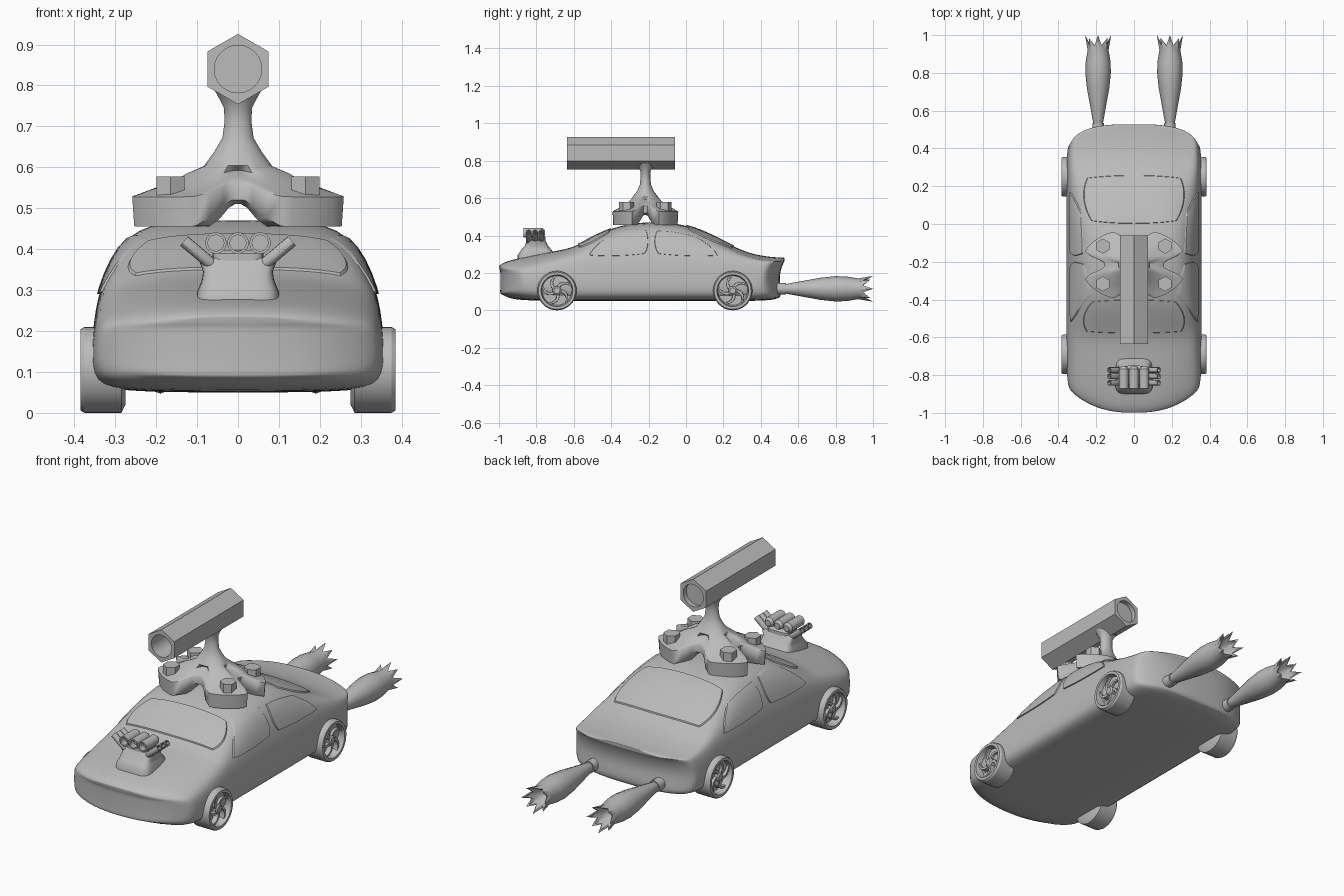
import bpy, bmesh, math
from math import sin, cos, pi
from mathutils import Vector
from mathutils.bvhtree import BVHTree

if "Cube" in bpy.data.objects:
    bpy.data.objects.remove(bpy.data.objects["Cube"])

grey = bpy.data.materials.new("plain_grey")
grey.diffuse_color = (0.5, 0.5, 0.5, 1)
grey.use_nodes = True
grey.node_tree.nodes["Principled BSDF"].inputs["Base Color"].default_value = grey.diffuse_color


def finish(name, bm, angle=30):
    bmesh.ops.recalc_face_normals(bm, faces=bm.faces[:])
    me = bpy.data.meshes.new(name)
    bm.to_mesh(me)
    bm.free()
    me.materials.append(grey)
    for p in me.polygons:
        p.use_smooth = True
    me.set_sharp_from_angle(angle=math.radians(angle))
    ob = bpy.data.objects.new(name, me)
    bpy.context.collection.objects.link(ob)
    return ob


def loft(name, rings, angle=30, cap=True):
    """Skin a list of equal-length closed rings."""
    bm = bmesh.new()
    vs = [[bm.verts.new(p) for p in r] for r in rings]
    n = len(vs[0])
    for a, b in zip(vs, vs[1:]):
        for i in range(n):
            j = (i + 1) % n
            bm.faces.new((a[i], a[j], b[j], b[i]))
    if cap:
        bm.faces.new(vs[0])
        bm.faces.new(vs[-1])
    return finish(name, bm, angle)


def circle(n, off=0.0):
    return [off + 2 * pi * i / n for i in range(n)]


def tube(name, a, b, r, n=16, taper=0.6):
    """Pipe from a to b, rounded at a, bored at b."""
    a, b = Vector(a), Vector(b)
    d = (b - a).normalized()
    u = d.orthogonal().normalized()
    v = d.cross(u)
    L = (b - a).length
    prof = [(0, r * taper), (L * .12, r), (L, r), (L, r * .75), (L * .7, r * .75)]
    return loft(name, [[a + d * t + (u * cos(k) + v * sin(k)) * q for k in circle(n)]
                       for t, q in prof])


# ---- car body: y, half width, bottom, shoulder z, shoulder width, top z, top width
stations = [
    (-1.00, .34, .085, .21, .325, .24, .25),
    (-0.97, .355, .06, .23, .335, .263, .265),
    (-0.85, .362, .052, .245, .345, .29, .28),
    (-0.70, .362, .05, .268, .345, .318, .288),
    (-0.60, .362, .05, .285, .343, .336, .297),
    (-0.50, .362, .05, .295, .342, .393, .29),
    (-0.38, .362, .05, .30, .342, .448, .28),
    (-0.25, .362, .05, .30, .342, .472, .275),
    (-0.10, .362, .05, .305, .342, .473, .275),
    (0.02, .362, .05, .31, .342, .452, .276),
    (0.14, .362, .05, .31, .342, .402, .28),
    (0.26, .362, .05, .305, .342, .338, .287),
    (0.36, .362, .05, .285, .342, .298, .295),
    (0.48, .355, .055, .268, .338, .283, .30),
    (0.525, .345, .065, .262, .333, .283, .30)]


def bend(x, y, z):
    """Round the nose and tail in plan."""
    f = min(1, max(0, (-.55 - y) / .4))
    r = min(1, max(0, (y - .3) / .2))
    return (x, y + .13 * (abs(x) / .36) ** 3 * f - .1 * (abs(x) / .36) ** 6 * r, z)


bm = bmesh.new()
rows = []
for i, (y, w, zb, zs, ws, zt, wt) in enumerate(stations):
    half = [(0, zb), (.85 * w, zb), (w, zb + .03), (.985 * w, .185), (ws, zs),
            (wt, zt - .022), (.55 * wt, zt - .003), (0, zt)]
    full = half + [(-x, z) for x, z in half[-2:0:-1]]
    h = [0] * 8
    if i == len(stations) - 1:   # tail groove under the lip
        h = [-.03, -.025, -.01, -.03, 0, .003, .003, .003]
    dent = h + h[-2:0:-1]
    rows.append([bm.verts.new(bend(x, y + d, z)) for (x, z), d in zip(full, dent)])
    # end caps: columns at 0, a third and two thirds of the half width
    if i in (0, len(stations) - 1):
        r = rows[-1]
        mid = [r[0]] + [bm.verts.new((0, y + h[q], half[q][1])) for q in range(1, 7)] + [r[7]]
        for side in (1, -1):
            out = [r[q] if side > 0 else r[(14 - q) % 14] for q in range(8)]
            inn = {q: bm.verts.new(bend(side * half[q][0] * .6, y + h[q], half[q][1])) for q in range(1, 7)}
            for q in range(1, 6):
                bm.faces.new((out[q], out[q + 1], inn[q + 1], inn[q]))
                bm.faces.new((inn[q], inn[q + 1], mid[q + 1], mid[q]))
            for e, q in ((0, 1), (7, 6)):
                bm.faces.new((mid[e], out[q], inn[q], mid[q]))
for a, b in zip(rows, rows[1:]):
    for i in range(14):
        j = (i + 1) % 14
        bm.faces.new((a[i], a[j], b[j], b[i]))
body = finish("car_body", bm, 180)
body.modifiers.new("smooth", 'SUBSURF').levels = 2
body.modifiers["smooth"].render_levels = 2
bpy.context.view_layer.update()
bvh = BVHTree.FromObject(body, bpy.context.evaluated_depsgraph_get())


# ---- windows: thin raised plates laid on the body
def window(name, corners, lift, axis):
    """corners: 4 points in the plane seen along axis, lift: unit vector outwards."""
    bm = bmesh.new()
    lift = Vector(lift)
    ts = [-1, -.97] + [-.9 + .15 * i for i in range(13)] + [.97, 1]
    c = [Vector(p) for p in corners]
    grid = []
    for v in ts:
        row = []
        for u in ts:
            s = (u * math.sqrt(1 - .22 * v * v) + 1) / 2
            t = (v * math.sqrt(1 - .22 * u * u) + 1) / 2
            p = c[0].lerp(c[1], s).lerp(c[3].lerp(c[2], s), t)
            o = Vector((0, p.x, p.y)) if axis == 'x' else Vector((p.x, p.y, 0))
            o += lift * 2
            hit = bvh.ray_cast(o, -lift)[0] or o - lift * 1.7
            edge = max(abs(u), abs(v)) == 1
            row.append(bm.verts.new(hit + lift * (-.006 if edge else .006)))
        grid.append(row)
    for a, b in zip(grid, grid[1:]):
        for i in range(len(ts) - 1):
            bm.faces.new((a[i], a[i + 1], b[i + 1], b[i]))
    ob = finish(name, bm, 30)
    n = ob.data.polygons[len(ob.data.polygons) // 2].normal
    if n.dot(lift) < 0:
        ob.data.flip_normals()


window("windshield", [(-.29, -.58), (.29, -.58), (.25, -.4), (-.25, -.4)], (0, 0, 1), 'z')
window("rear_window", [(-.285, .26), (.285, .26), (.255, .0), (-.255, .0)], (0, 0, 1), 'z')
for s, side in ((1, "right"), (-1, "left")):
    window("front_window_" + side, [(-.55, .285), (-.2, .295), (-.2, .437), (-.38, .435)], (s, 0, 0), 'x')
    window("back_window_" + side, [(-.17, .295), (.2, .285), (.06, .40), (-.17, .437)], (s, 0, 0), 'x')

# ---- wheels with swirling spokes
tyre = [(.275, .085), (.285, .105), (.375, .105), (.385, .099), (.385, .085), (.345, .078)]
for s, side in ((1, "right"), (-1, "left")):
    for cy, end in ((-.69, "front"), (.25, "back")):
        def at(x, r, k):
            return (s * x, cy + r * cos(k), .105 + r * sin(k))
        tag = "_%s_%s" % (end, side)
        loft("wheel" + tag, [[at(x, r, k) for k in circle(40)] for x, r in tyre])
        loft("hub" + tag, [[at(x, r, k) for k in circle(16)]
                           for x, r in ((.34, .024), (.37, .024), (.376, .016))])
        for q in range(5):
            rings = []
            for i in range(7):
                r = .015 + .067 * i / 6
                k = q * 2 * pi / 5 - .9 * (i / 6) ** 1.5
                h = .010 / r if i else .4
                rings.append([at(.34, r, k - h), at(.34, r, k + h), at(.37, r, k + h * .8), at(.37, r, k - h * .8)])
            loft("spoke%d" % q + tag, rings, 40)

# ---- roof mount: four-footed arch flowing into a pedestal
MY = -.217
ks = circle(64)


def lobe(k):
    t = min(1, max(0, (abs(sin(2 * k)) - .25) / .5))
    return t * t * (3 - 2 * t)


def star(sc, zf):
    out = []
    for k in ks:
        f = lobe(k)
        rho = (.72 + .55 * f) * sc
        out.append((.218 * rho * cos(k), MY + .148 * rho * sin(k), zf(f)))
    return out


def disc(rx, ry, z):
    return [(rx * cos(k), MY + ry * sin(k), z) for k in ks]


loft("roof_mount", [star(.5, lambda f: .51), star(.66, lambda f: .51 - .055 * f),
                    star(1, lambda f: .52 - .065 * f), star(1.02, lambda f: .558 - .03 * f),
                    star(.93, lambda f: .57 - .035 * f), star(.7, lambda f: .582 - .03 * f),
                    star(.5, lambda f: .592 - .008 * f),
                    disc(.082, .07, .605), disc(.058, .044, .638), disc(.038, .03, .672),
                    disc(.033, .026, .71), disc(.034, .027, .745), disc(.046, .04, .768),
                    disc(.058, .055, .79)], 45)
for sx in (-1, 1):
    for sy in (-1, 1):
        loft("mount_bolt", [[(sx * .165 + .04 * cos(k), MY + sy * .1 + .04 * sin(k), z)
                             for k in circle(6, pi / 6)] for z in (.46, .578)])


# ---- hexagonal launcher tube, bored at both ends
def hexring(y):
    out = []
    for i in range(24):
        a, b = (pi / 2 + (i // 4 + d) * pi / 3 for d in (0, 1))
        t = (i % 4) / 4
        out.append((.086 * (cos(a) * (1 - t) + cos(b) * t), y,
                    .84 + .086 * (sin(a) * (1 - t) + sin(b) * t)))
    return out


def bore(y):
    return [(.058 * cos(k), y, .84 + .058 * sin(k)) for k in circle(24, pi / 2)]


loft("launcher_tube", [bore(-.085), bore(-.06), hexring(-.06), hexring(-.635), bore(-.635), bore(-.4)])


# ---- engine on the hood
def block(hx, hy, z, cy=-.80):
    return [(hx * math.copysign(abs(cos(k)) ** .4, cos(k)),
             cy + hy * math.copysign(abs(sin(k)) ** .4, sin(k)), z) for k in circle(32)]


loft("engine_base", [block(.1, .1, .25), block(.1, .1, .295), block(.088, .08, .325),
                     block(.085, .062, .345), block(.095, .05, .372), block(.085, .045, .378)], 40)
loft("engine_cover", [block(.062, .05, .36), block(.062, .05, .39), block(.05, .04, .398)], 40)
for i in (-1, 0, 1):
    tube("intake", (i * .054, -.755, .415), (i * .054, -.87, .415), .026, 24)
    for s in (-1, 1):
        y = -.807 + i * .034
        tube("header_pipe", (s * .06, y, .36), (s * .132, y, .42), .015, 12)

# ---- exhaust pipes and jagged flames
flame = [(.53, .024), (.56, .03), (.63, .042), (.72, .058), (.80, .066), (.86, .064), (.92, .054)]
for s, side in ((1, "right"), (-1, "left")):
    def ring(y, r, n=16):
        return [(s * .19 + r * cos(k), y, .115 + r * sin(k)) for k in circle(n)]
    loft("exhaust_pipe_" + side, [ring(.44, .031), ring(.535, .031), ring(.535, .024), ring(.51, .024)])
    rings = [[(s * .19 + r * (1 + .025 * (-1) ** i) * cos(k), y, .115 + r * (1 + .025 * (-1) ** i) * sin(k))
              for i, k in enumerate(circle(16))] for y, r in flame]
    for tip, r0, r1 in ((1.0, .069, .05), (.985, .06, .044)):
        rings.append([(s * .19 + (r1 if i % 2 else r0) * cos(k),
                       .945 if i % 2 else tip - .015 * (i % 4 == 2),
                       .115 + (r1 if i % 2 else r0) * sin(k)) for i, k in enumerate(circle(16))])
    rings.append(ring(.9, .04))
    rings.append(ring(.84, .015))
    loft("flame_" + side, rings, 40)
